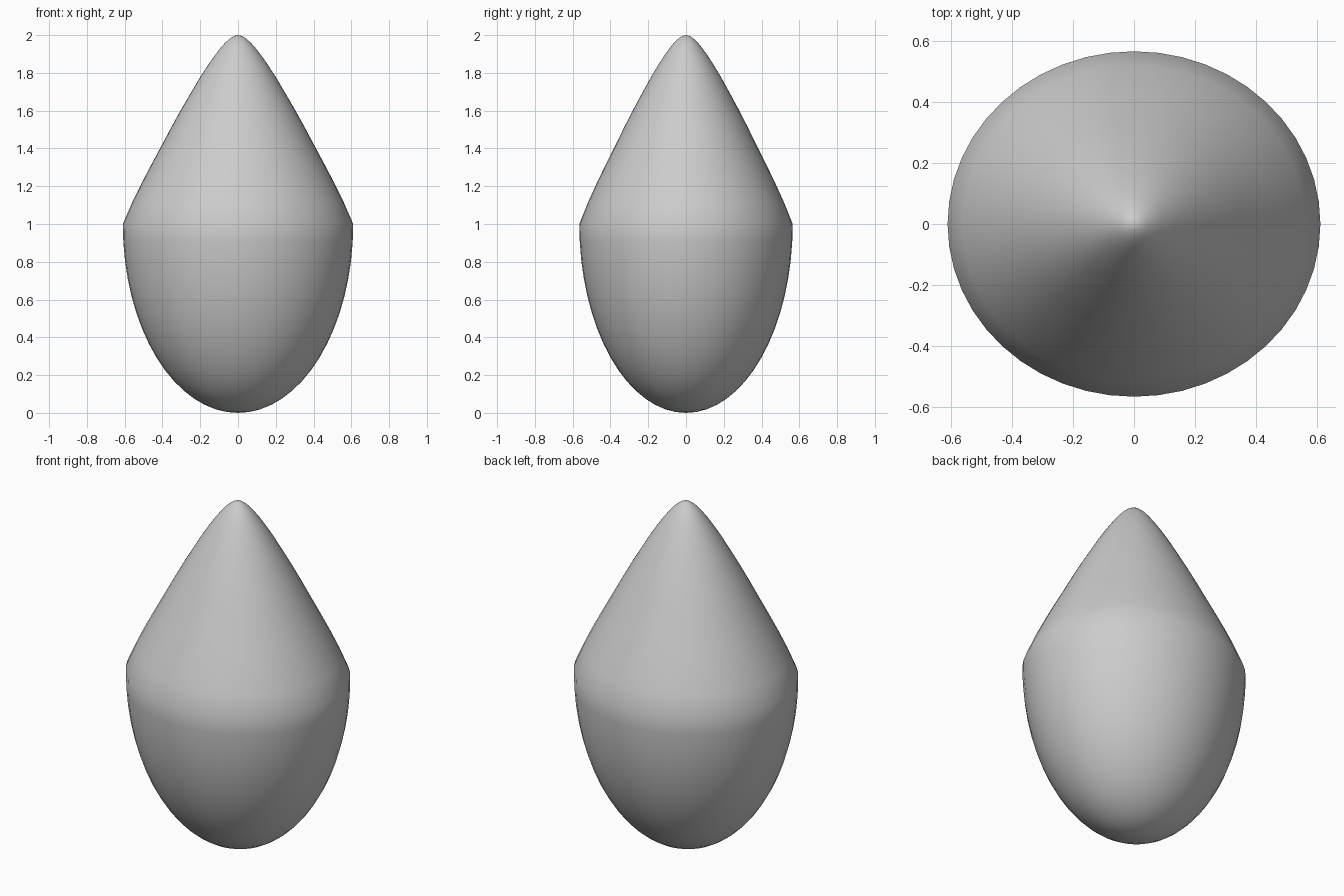
import bpy, bmesh, math

if "Cube" in bpy.data.objects:
    bpy.data.objects.remove(bpy.data.objects["Cube"])

SEGMENTS = 48
RX, RY = 0.61, 0.565   # half widths at the rim
RIM = 1.0              # rim height

# Lower bowl: half ellipse from the bottom pole to the rim
bowl = [(RX * math.sin(a), RIM * (1 - math.cos(a)))
        for a in (i * math.pi / 32 for i in range(1, 17))]
# Upper cone: slightly bulged sides closing to a rounded tip
cone = [(0.56, 1.115), (0.51, 1.217), (0.455, 1.322), (0.40, 1.424),
        (0.35, 1.518), (0.30, 1.608), (0.25, 1.694), (0.20, 1.778),
        (0.16, 1.84), (0.125, 1.89), (0.095, 1.929), (0.068, 1.96),
        (0.045, 1.98), (0.022, 1.995)]

bm = bmesh.new()
rings = []
for r, z in bowl + cone:
    rings.append([bm.verts.new((r * math.cos(t), r * math.sin(t) * RY / RX, z))
                  for t in (2 * math.pi * k / SEGMENTS for k in range(SEGMENTS))])
bottom = bm.verts.new((0, 0, 0))
tip = bm.verts.new((0, 0, 2))
for k in range(SEGMENTS):
    n = (k + 1) % SEGMENTS
    bm.faces.new((bottom, rings[0][n], rings[0][k]))
    bm.faces.new((tip, rings[-1][k], rings[-1][n]))
    for lo, hi in zip(rings, rings[1:]):
        bm.faces.new((lo[k], lo[n], hi[n], hi[k]))
for f in bm.faces:
    f.smooth = True

mesh = bpy.data.meshes.new("pointed_bud")
bm.to_mesh(mesh)
bm.free()
bpy.context.collection.objects.link(bpy.data.objects.new("pointed_bud", mesh))
